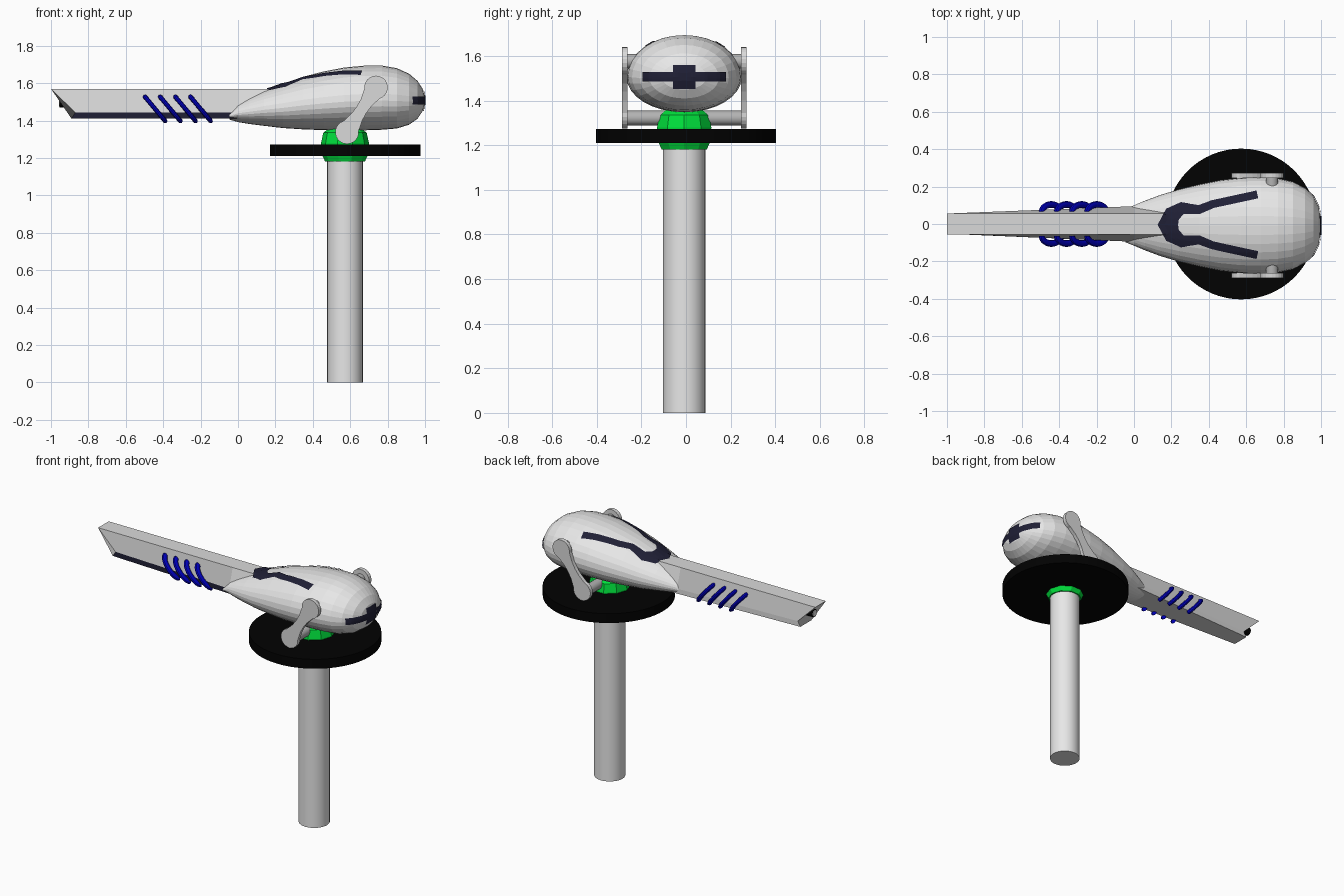
import bpy, bmesh, math
from mathutils import Vector, Matrix
from mathutils.bvhtree import BVHTree

if "Cube" in bpy.data.objects:
    bpy.data.objects.remove(bpy.data.objects["Cube"])

CY = -0.008   # small sideways offset of pole, pod and brackets


def material(name, rgb):
    m = bpy.data.materials.new(name)
    m.diffuse_color = (*rgb, 1)
    m.use_nodes = True
    m.node_tree.nodes["Principled BSDF"].inputs["Base Color"].default_value = m.diffuse_color
    return m


GREY = material("light_grey", (0.8, 0.8, 0.8))
NECK_GREY = material("neck_grey", (0.7, 0.7, 0.7))
BAR_GREY = material("bar_grey", (0.45, 0.45, 0.45))
BLACK = material("black", (0.0005, 0.0005, 0.0005))
NAVY = material("dark_navy", (0.014, 0.014, 0.036))
GREEN = material("bright_green", (0.0, 0.75, 0.045))
BLUE = material("deep_blue", (0.0, 0.0, 0.6))


def finish(bm, name, *mats, smooth=False, normals=True):
    if normals:
        bmesh.ops.recalc_face_normals(bm, faces=bm.faces)
    me = bpy.data.meshes.new(name)
    bm.to_mesh(me)
    ob = bpy.data.objects.new(name, me)
    bpy.context.collection.objects.link(ob)
    for m in mats:
        me.materials.append(m)
    if smooth:
        bpy.ops.object.select_all(action='DESELECT')
        ob.select_set(True)
        bpy.context.view_layer.objects.active = ob
        bpy.ops.object.shade_smooth_by_angle()
    return ob


def loft(rings):
    """Skin closed rings of equal length and cap both ends."""
    bm = bmesh.new()
    vs = [[bm.verts.new(p) for p in r] for r in rings]
    n = len(vs[0])
    for a, b in zip(vs, vs[1:]):
        for i in range(n):
            bm.faces.new((a[i], a[(i + 1) % n], b[(i + 1) % n], b[i]))
    bm.faces.new(vs[0])
    bm.faces.new(vs[-1])
    return bm


def lathe(cx, cy, profile, n):
    return loft([[(cx + r * math.cos(2 * math.pi * i / n), cy + r * math.sin(2 * math.pi * i / n), z)
                  for i in range(n)] for r, z in profile])


def rod(name, a, b, r, mat, n=20):
    a, b = Vector(a), Vector(b)
    bm = bmesh.new()
    rot = (b - a).to_track_quat('Z', 'Y').to_matrix().to_4x4()
    bmesh.ops.create_cone(bm, cap_ends=True, segments=n, radius1=r, radius2=r, depth=(b - a).length,
                          matrix=Matrix.Translation((a + b) / 2) @ rot)
    return finish(bm, name, mat, smooth=True)


# Stand: pole, round table and green ball joint
rod("pole", (0.572, CY, 0), (0.572, CY, 1.2), 0.095, GREY, 32)
rod("round_table", (0.573, 0, 1.21), (0.573, 0, 1.273), 0.403, BLACK, 64)
finish(lathe(0.572, CY, [(0.106, 1.18), (0.122, 1.215), (0.128, 1.28), (0.116, 1.335), (0.07, 1.37)], 10),
       "ball_joint", GREEN)

# Pod: elliptical rings along x, each x, top z, bottom z, half width
ROWS = [(-.045, 1.45, 1.405, .09), (0, 1.495, 1.392, .108), (.06, 1.525, 1.382, .133),
        (.14, 1.56, 1.372, .163), (.24, 1.597, 1.36, .193), (.35, 1.635, 1.353, .22),
        (.46, 1.663, 1.349, .242), (.57, 1.684, 1.348, .255), (.68, 1.694, 1.348, .258),
        (.77, 1.694, 1.351, .252), (.85, 1.68, 1.358, .234), (.915, 1.65, 1.378, .2),
        (.96, 1.612, 1.41, .155), (.987, 1.57, 1.45, .1), (.998, 1.527, 1.488, .04)]
rings = []
for x, top, bot, hw in ROWS:
    zc = bot + 0.455 * (top - bot)
    ring = []
    for i in range(32):
        a = 2 * math.pi * i / 32
        h = top - zc if math.sin(a) > 0 else zc - bot
        ring.append((x, CY + hw * math.cos(a), zc + h * math.sin(a)))
    rings.append(ring)
bm = loft(rings)
bmesh.ops.recalc_face_normals(bm, faces=bm.faces)
surface = BVHTree.FromBMesh(bm)
finish(bm, "pod", GREY)


def painted_stripe(name, path, to_ray, lowest=None):
    """Project a mitred ribbon (points u, v, width) onto the pod as a thin plate."""
    pts = [Vector(p[:2]) for p in path]
    sides = []
    for i, p in enumerate(pts):
        d0 = (p - pts[max(i - 1, 0)]).normalized()
        d1 = (pts[min(i + 1, len(pts) - 1)] - p).normalized()
        t = (d0 + d1).normalized()
        ref = d1 if d1.length else d0
        off = Vector((-t.y, t.x)) * (path[i][2] / 2 / max(t.dot(ref), 0.5))
        sides.append((p + off, p - off))
    bm = bmesh.new()
    rows = []
    for (a, b), (c, d) in zip(sides, sides[1:]):
        rows += [(a.lerp(c, k / 10), b.lerp(d, k / 10)) for k in range(10)]
    rows.append(sides[-1])
    grid = []
    for l, r in rows:
        line = []
        for j in range(7):
            o, d = to_ray(l.lerp(r, j / 6))
            loc, nor, _, _ = surface.ray_cast(Vector(o), Vector(d))
            q = loc + nor * 0.005
            if lowest and abs(q.y) < 0.062:   # ride over the flat top of the neck
                q.z = max(q.z, lowest)
            line.append(bm.verts.new(q))
        grid.append(line)
    for a, b in zip(grid, grid[1:]):
        for j in range(6):
            f = bm.faces.new((a[j], a[j + 1], b[j + 1], b[j]))
            f.normal_update()
            if f.normal.dot(Vector(to_ray(Vector((0, 0)))[1])) > 0:
                f.normal_flip()
    finish(bm, name, NAVY, normals=False)


# Painted marking on top of the pod, and cross-shaped sensor on its nose
half = [(.66, .16, .042), (.42, .108, .042), (.35, .08, .046), (.26, .088, .06), (.207, .055, .085)]
path = half + [(.183, 0, .1)] + [(x, -y, w) for x, y, w in reversed(half)]
painted_stripe("top_marking", [(x, y + CY / 2, w) for x, y, w in path],
               lambda p: ((p.x, p.y, 3), (0, 0, -1)), 1.575)
for name, y0, y1, w in (("nose_bar_right", -.183, -.05, .042), ("nose_square", -.05, .05, .105),
                        ("nose_bar_left", .05, .183, .042)):
    painted_stripe(name, [(y0 + CY, 1.507, w), (y1 + CY, 1.507, w)],
                   lambda p: ((3, p.x, p.y), (-1, 0, 0)))


# Neck: flared beam with slanted end, dark lower strip on the front side
def neck_ring(xt, xm, xb, w):
    return [(xt, .056, 1.57), (xm, w, 1.443), (xb, w, 1.41),
            (xb, -w, 1.41), (xm, -w, 1.443), (xt, -.056, 1.57)]


bm = loft([neck_ring(-1, -.87, -.89, .057), neck_ring(0, 0, 0, .095), neck_ring(.22, .22, .22, .1)])
bmesh.ops.recalc_face_normals(bm, faces=bm.faces)
for f in bm.faces:
    if f.normal.y < -0.9 and f.calc_center_median().z < 1.43:
        f.material_index = 1
finish(bm, "neck", NECK_GREY, NAVY)

# Small black barrel at the neck end with a pale face
rod("barrel", (-.955, 0, 1.497), (-.85, 0, 1.497), 0.026, BLACK)
rod("barrel_face", (-.958, 0, 1.497), (-.95, 0, 1.497), 0.021, GREY)

# Slanted blue half hoops, four on each side of the neck
u = Vector((-.64, 0, .768))
for side, s in (("right", -1), ("left", 1)):
    for k in range(4):
        c = Vector((-.442 + .081 * k, s * .064, 1.461))
        v = Vector((0, s, 0))
        axis = u.cross(v)
        rings = []
        for i in range(25):
            a = math.radians(-78 + 168 * i / 24)
            p = c + u * (.08 * math.sin(a)) + v * (.04 * math.cos(a))
            out = (u * (.04 * math.sin(a)) + v * (.08 * math.cos(a))).normalized()
            rings.append([p + out * (.018 * math.cos(math.pi * j / 5)) + axis * (.013 * math.sin(math.pi * j / 5))
                          for j in range(10)])
        finish(loft(rings), f"blue_hoop_{side}_{k + 1}", BLUE, smooth=True)

# Bracket: waisted side plates, pivots and cross bar
LOW, HIGH = Vector((.583, 0, 1.338)), Vector((.738, 0, 1.577))
along = (HIGH - LOW).normalized()
across = Vector((-along.z, 0, along.x))
outline = []
for centre, s in ((HIGH, 1), (LOW, -1)):
    for i in range(17):
        a = math.radians(-130 + 260 * i / 16)
        outline.append(centre + 0.063 * s * (along * math.cos(a) + across * math.sin(a)))
    mid = (LOW + HIGH) / 2
    for t in (.045, 0, -.045):
        outline.append(mid + s * (along * t + across * (.031 + abs(t) * .07)))
for side, s in (("right", -1), ("left", 1)):
    plate = [[(p.x, CY + s * y, p.z) for p in outline] for y in (.255, .28)]
    finish(loft(plate), f"bracket_plate_{side}", NECK_GREY)
    rod(f"bracket_pivot_{side}", (HIGH.x, CY + s * .2, HIGH.z), (HIGH.x, CY + s * .26, HIGH.z), .033, BAR_GREY)
rod("bracket_cross_bar", (LOW.x, CY - .26, 1.322), (LOW.x, CY + .26, 1.322), .033, BAR_GREY)
